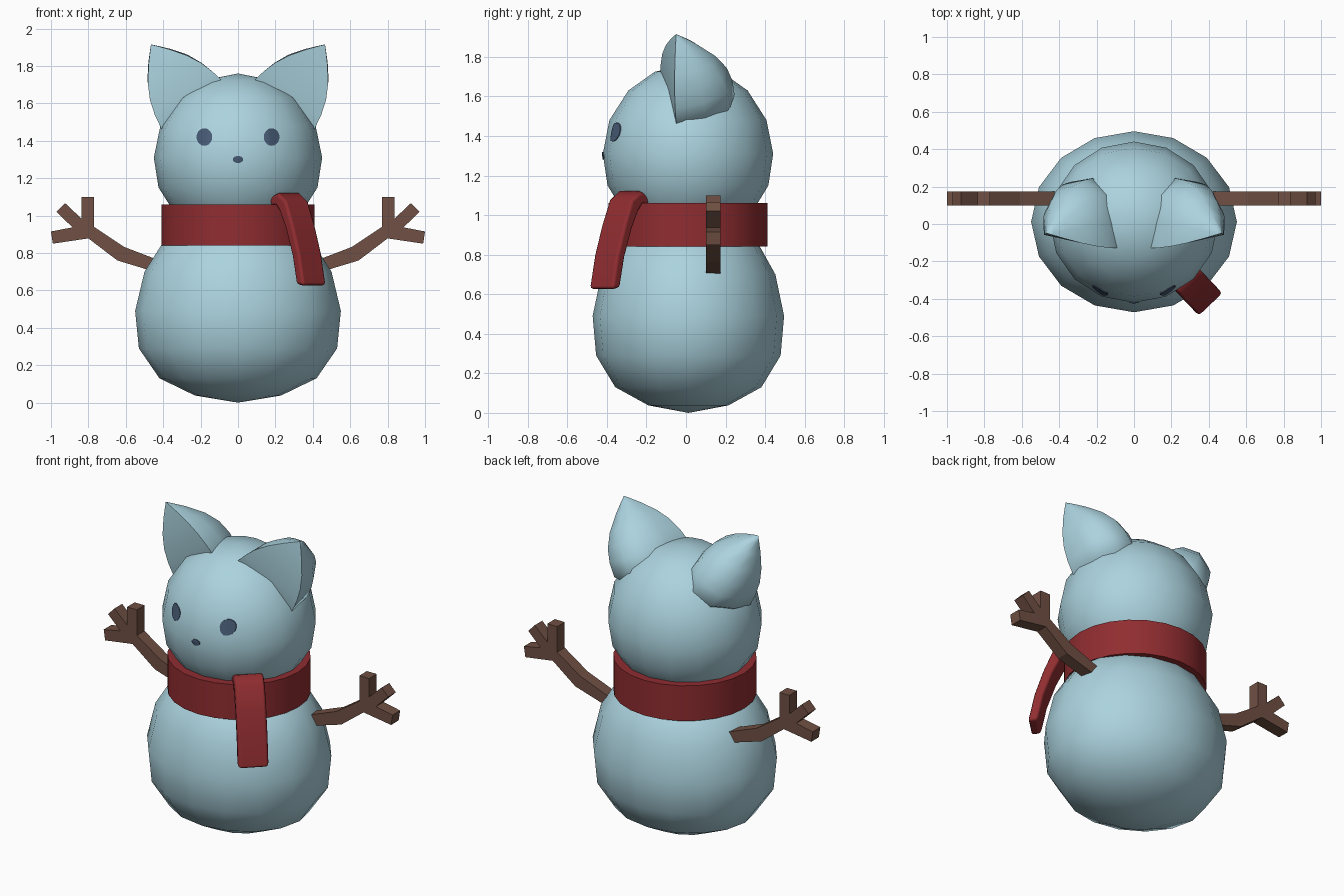
import bpy, bmesh, math
from mathutils import Vector
from mathutils.bvhtree import BVHTree

if "Cube" in bpy.data.objects:
    bpy.data.objects.remove(bpy.data.objects["Cube"])


def material(name, rgb):
    m = bpy.data.materials.new(name)
    m.diffuse_color = (*rgb, 1)
    m.use_nodes = True
    m.node_tree.nodes["Principled BSDF"].inputs["Base Color"].default_value = m.diffuse_color
    return m


BLUE = material("pale_blue", (0.41, 0.65, 0.735))
RED = material("scarf_red", (0.28, 0.026, 0.03))
BROWN = material("twig_brown", (0.16, 0.08, 0.056))
SLATE = material("slate_blue", (0.065, 0.107, 0.181))


def finish(name, bm, mat, angle=None, mirror=False):
    bmesh.ops.recalc_face_normals(bm, faces=bm.faces)
    me = bpy.data.meshes.new(name)
    bm.to_mesh(me)
    bm.free()
    me.materials.append(mat)
    if angle is not None:
        me.shade_smooth()
        me.set_sharp_from_angle(angle=math.radians(angle))
    ob = bpy.data.objects.new(name, me)
    bpy.context.collection.objects.link(ob)
    if mirror:
        mod = ob.modifiers.new("Mirror", 'MIRROR')
        mod.use_mirror_merge = False
    return ob


def skin(bm, rows, closed):
    """Quads between successive rows of vertices."""
    for a, b in zip(rows, rows[1:]):
        n = len(a)
        for i in range(n if closed else n - 1):
            j = (i + 1) % n
            bm.faces.new((a[i], a[j], b[j], b[i]))


def lathe(profile, segs, y_scale, y_mid):
    """Turn (radius, z) points about z; radius 0 ends close in a point."""
    bm = bmesh.new()
    rows = []
    for r, z in profile:
        r = max(r, 1e-5)
        rows.append([bm.verts.new((r * math.cos(2 * math.pi * i / segs),
                                   y_mid + y_scale * r * math.sin(2 * math.pi * i / segs), z))
                     for i in range(segs)])
    skin(bm, rows, True)
    bmesh.ops.remove_doubles(bm, verts=bm.verts, dist=1e-4)
    return bm


# body and head: faceted outlines, smooth shading
body = lathe([(0, 0), (0.23, 0.038), (0.42, 0.13), (0.53, 0.29), (0.55, 0.49),
              (0.50, 0.70), (0.405, 0.85), (0.22, 0.96), (0, 1.0)], 16, 0.88, 0.012)
finish("body", body, BLUE, 80)

head = lathe([(0, 0.87), (0.19, 0.90), (0.33, 1.0), (0.425, 1.15), (0.45, 1.31),
              (0.415, 1.48), (0.315, 1.63), (0.175, 1.725), (0, 1.76)], 16, 0.957, 0.01)
head_tree = BVHTree.FromBMesh(head)
finish("head", head, BLUE, 80)

# scarf band
band = lathe([(0, 0.84), (0.41, 0.84), (0.41, 1.06), (0, 1.06)], 24, 0.98, 0.01)
finish("scarf_band", band, RED, 40)

# scarf tail: (outer, inner) points in the radial plane, given as (radius, z)
tail_rows = [((0.33, 1.10), (0.34, 1.05)), ((0.395, 1.122), (0.385, 1.05)),
             ((0.455, 1.08), (0.41, 1.02)), ((0.51, 0.95), (0.455, 0.93)),
             ((0.56, 0.80), (0.505, 0.79)), ((0.597, 0.625), (0.54, 0.63))]
out = Vector((0.69, -0.724, 0)).normalized()
side = Vector((-out.y, out.x, 0)) * 0.087
bm = bmesh.new()
rows = []
for (ro, zo), (ri, zi) in tail_rows:
    po, pi = out * ro + Vector((0, 0, zo)), out * ri + Vector((0, 0, zi))
    rows.append([bm.verts.new(p) for p in (po - side, po + side, pi + side, pi - side)])
skin(bm, rows, True)
bm.faces.new(rows[0])
bm.faces.new(rows[-1])
tail = finish("scarf_tail", bm, RED, 180)
bev = tail.modifiers.new("Bevel", 'BEVEL')
bev.width, bev.segments = 0.018, 2
bev.limit_method, bev.angle_limit = 'ANGLE', math.radians(55)
bev.harden_normals = True

# twig arms: flat outline with three fingers, given thickness
outline = [(0.43, 0.695), (0.645, 0.76), (0.80, 0.878), (0.99, 0.85), (1.0, 0.915),
           (0.885, 0.937), (0.97, 1.02), (0.925, 1.067), (0.838, 0.985), (0.838, 1.10),
           (0.77, 1.10), (0.77, 0.94), (0.61, 0.833), (0.42, 0.76)]
bm = bmesh.new()
rows = [[bm.verts.new((x, y, z)) for x, z in outline] for y in (0.10, 0.175)]
skin(bm, rows, True)
for row in rows:
    bm.faces.new(row)
finish("twig_arms", bm, BROWN, mirror=True)

# ears: flat in front, rounded behind, bulging between base arc and tip
base = [Vector(p) for p in ((0.08, -0.13, 1.715), (0.095, 0.01, 1.70), (0.12, 0.16, 1.66),
                            (0.22, 0.245, 1.61), (0.34, 0.225, 1.545),
                            (0.41, 0.10, 1.50), (0.41, -0.05, 1.465))]
tip = Vector((0.465, -0.05, 1.915))
mid = Vector((0.26, -0.02, 1.60))
axis = (tip - mid).normalized()
bulge = [0.05, 0.06, 0.075, 0.085, 0.075, 0.06, 0.05]
root = Vector((0, 0.01, 1.31))
bm = bmesh.new()
rows = [[bm.verts.new(p.lerp(root, 0.25)) for p in base]]
for t in (0, 0.2, 0.4, 0.6, 0.8, 0.93):
    row = []
    for p, b in zip(base, bulge):
        d = p - mid
        d = (d - axis * d.dot(axis)).normalized()
        row.append(bm.verts.new(p.lerp(tip, t) + d * b * math.sin(math.pi * t)))
    rows.append(row)
skin(bm, rows, False)
for a, b in zip(rows, rows[1:]):
    bm.faces.new((a[-1], a[0], b[0], b[-1]))
bm.faces.new(rows[0])
top = bm.verts.new(tip)
for i in range(len(base)):
    bm.faces.new((rows[-1][i], rows[-1][(i + 1) % len(base)], top))
finish("ears", bm, BLUE, 50, mirror=True)


def face_patch(name, x, z, rx, rz, mirror):
    """Thin oval laid onto the front of the head."""
    bm = bmesh.new()

    def on_head(px, pz):
        hit = head_tree.ray_cast(Vector((px, -2, pz)), Vector((0, 1, 0)))[0]
        return bm.verts.new(hit + Vector((0, -0.005, 0)))

    rows = [[on_head(x + rx * k * math.cos(math.pi * i / 10), z + rz * k * math.sin(math.pi * i / 10))
             for i in range(20)] for k in (1, 0.66, 0.33)]
    skin(bm, rows, True)
    bm.faces.new(rows[-1])
    # recalculated normals on an open patch may point inwards, so add a rim going into the head
    rim = [bm.verts.new(v.co + Vector((0, 0.008, 0))) for v in rows[0]]
    skin(bm, [rim, rows[0]], True)
    bm.faces.new(rim)
    finish(name, bm, SLATE, 40, mirror)


# eyes and nose
face_patch("eyes", 0.18, 1.42, 0.042, 0.047, True)
face_patch("nose", 0, 1.30, 0.028, 0.019, False)
